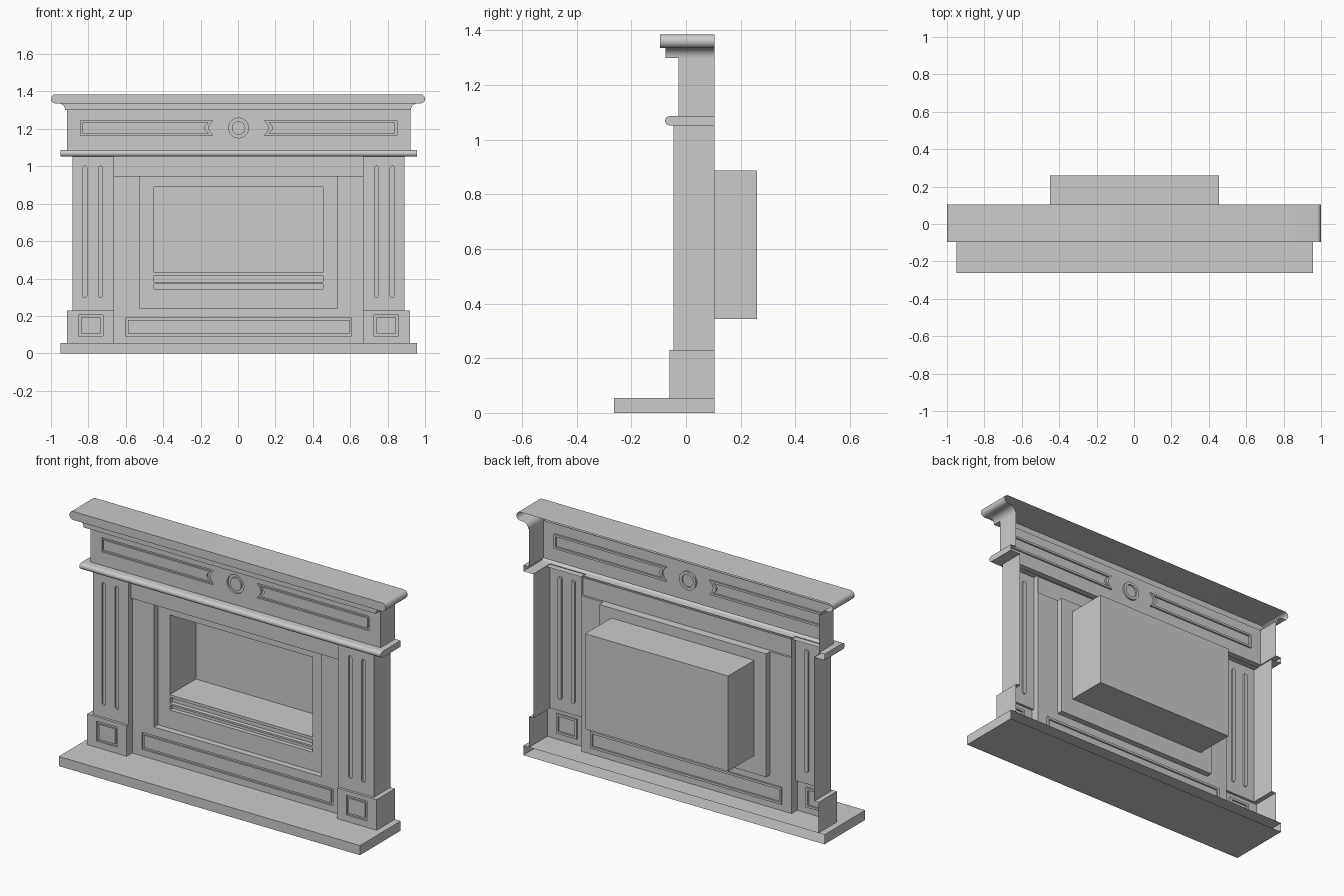
import bpy, bmesh
from math import sin, cos, pi
from mathutils import Vector
from mathutils.geometry import tessellate_polygon

if "Cube" in bpy.data.objects:
    bpy.data.objects.remove(bpy.data.objects["Cube"])

BACK = 0.105      # open rear edge of the shell
OFF = 0.003       # body sits a hair right of the mantel centre


def arc(cx, cz, r, a0, a1, n=8):
    return [(cx + r * cos(a0 + (a1 - a0) * i / n), cz + r * sin(a0 + (a1 - a0) * i / n))
            for i in range(n + 1)]


def rect(x0, x1, z0, z1):
    return [(x0, z0), (x1, z0), (x1, z1), (x0, z1)]


def face(bm, pts):
    return bm.faces.new([bm.verts.new(p) for p in pts])


def fill(bm, loops, y):
    flat = [p for l in loops for p in l]
    for t in tessellate_polygon([[Vector((p[0], p[1], 0)) for p in l] for l in loops]):
        face(bm, [(flat[i][0], y, flat[i][1]) for i in t])


def walls(bm, loop, y0, y1, closed=True):
    n = len(loop)
    for i in range(n if closed else n - 1):
        a, b = loop[i], loop[(i + 1) % n]
        face(bm, [(a[0], y0, a[1]), (b[0], y0, b[1]), (b[0], y1, b[1]), (a[0], y1, a[1])])


def plate(bm, outer, y, grooves=(), holes=(), depth=0.01):
    """Front sheet; each groove is (outline, inner outline or None)."""
    fill(bm, [outer] + [g[0] for g in grooves] + list(holes), y)
    for a, b in grooves:
        walls(bm, a, y, y + depth)
        fill(bm, [a, b] if b else [a], y + depth)
        if b:
            walls(bm, b, y, y + depth)
            fill(bm, [b], y)


def side(bm, x, y0, y1, z0, z1):
    face(bm, [(x, y0, z0), (x, y1, z0), (x, y1, z1), (x, y0, z1)])


def flat(bm, z, x0, x1, y0, y1):
    face(bm, [(x0, y0, z), (x1, y0, z), (x1, y1, z), (x0, y1, z)])


def finish(name, bm, mirror=False, off=OFF):
    bmesh.ops.remove_doubles(bm, verts=bm.verts, dist=1e-5)
    bmesh.ops.recalc_face_normals(bm, faces=bm.faces)
    if sum(f.normal.y * f.calc_area() for f in bm.faces) > 0:
        bmesh.ops.reverse_faces(bm, faces=bm.faces)
    me = bpy.data.meshes.new(name)
    bm.to_mesh(me)
    bm.free()
    ob = bpy.data.objects.new(name, me)
    ob.location.x = off
    bpy.context.collection.objects.link(ob)
    if mirror:
        ob.modifiers.new("mirror", 'MIRROR').merge_threshold = 1e-5
    return ob


# hearth slab, open at the rear
bm = bmesh.new()
slab = rect(-0.953, 0.953, 0, 0.055)
fill(bm, [slab], -0.263)
walls(bm, slab, -0.263, BACK)
finish("hearth", bm)

# plinths and fluted pilasters
bm = bmesh.new()
IN, FR = 0.665, -0.01
plate(bm, rect(IN, 0.916, 0.055, 0.23), -0.06,
      [(rect(0.725, 0.855, 0.092, 0.205), rect(0.738, 0.842, 0.105, 0.192))])
flutes = [(arc(x, 0.99, 0.011, 0, pi) + arc(x, 0.309, 0.011, pi, 2 * pi), None)
          for x in (0.738, 0.822)]
plate(bm, rect(IN, 0.888, 0.23, 1.055), -0.045, flutes)
side(bm, 0.916, -0.06, BACK, 0.055, 0.23)
side(bm, IN, -0.06, FR, 0.055, 0.23)
side(bm, 0.888, -0.045, BACK, 0.23, 1.055)
side(bm, IN, -0.045, FR, 0.23, 1.055)
flat(bm, 0.23, IN, 0.916, -0.06, -0.045)
flat(bm, 0.23, 0.888, 0.916, -0.045, BACK)
finish("pilasters", bm, mirror=True)

# inner surround: base panel, legs, lintel and the return to the insert
INS = 0.025
bm = bmesh.new()
plate(bm, rect(-IN, IN, 0.055, 0.24), FR,
      [(rect(-0.605, 0.605, 0.093, 0.19), rect(-0.592, 0.592, 0.106, 0.177))])
for s in (-1, 1):
    fill(bm, [rect(*sorted((s * 0.528, s * IN)), 0.24, 0.945)], FR)
walls(bm, rect(-0.528, 0.528, 0.24, 0.945), FR, INS)
finish("surround", bm)
bm = bmesh.new()
fill(bm, [rect(-IN, IN, 0.945, 1.055)], -0.022)
flat(bm, 0.945, -IN, IN, -0.022, FR)
finish("lintel", bm)

# insert panel with vent slots and opening
bm = bmesh.new()
vents = [(rect(-0.452, 0.452, a, b), None) for a, b in ((0.345, 0.372), (0.382, 0.416))]
plate(bm, rect(-0.528, 0.528, 0.24, 0.945), INS, vents,
      [rect(-0.452, 0.452, 0.432, 0.888)], depth=0.025)
finish("insert_panel", bm)

# firebox behind the panel, with its raised floor
bm = bmesh.new()
box = rect(-0.452, 0.452, 0.343, 0.888)
walls(bm, box, INS, 0.26)
fill(bm, [box], 0.26)
finish("firebox", bm)
bm = bmesh.new()
flat(bm, 0.432, -0.452, 0.452, INS, 0.26)
finish("firebox_floor", bm)

# rounded ledge above the pilasters, with side returns
LB, LT = 1.052, 1.087
R = (LT - LB) / 2
bm = bmesh.new()
nose = arc(-0.059, LB + R, R, pi / 2, 3 * pi / 2, 10)
prof = [(-0.027, LT)] + nose + [(-0.01, LB)]
for a, b in zip(prof, prof[1:]):
    face(bm, [(-0.953, *a), (0.953, *a), (0.953, *b), (-0.953, *b)])
for s in (-1, 1):
    x = s * 0.953
    face(bm, [(x, *p) for p in nose])
    side(bm, x, -0.059, BACK, LB, LT)
    flat(bm, LT, s * 0.918, x, -0.027, BACK)
    flat(bm, LB, s * 0.888, x, -0.01, BACK)
finish("ledge", bm)

# frieze with bitten panels and round rosette
ZC, ZT, FY = 1.205, 1.303, -0.027


def bitten(s, x0, x1, h):
    bite = [(x0 + 0.024 * sin(pi * i / 10), ZC + h - 2 * h * i / 10) for i in range(11)]
    return [(s * x, z) for x, z in bite + [(x1, ZC - h), (x1, ZC + h)]]


bm = bmesh.new()
grooves = [(bitten(s, 0.137, 0.846, 0.041), bitten(s, 0.158, 0.834, 0.029)) for s in (-1, 1)]
grooves.append((arc(0, ZC, 0.053, 0, 2 * pi, 32)[:-1], arc(0, ZC, 0.036, 0, 2 * pi, 32)[:-1]))
plate(bm, rect(-0.918, 0.918, LT, ZT), FY, grooves)
for s in (-1, 1):
    side(bm, s * 0.918, FY, BACK, LT, ZT)
finish("frieze", bm)

# mantel shelf: rounded ends, run front to back
ZM, TOP = 1.336, 1.385
r = (TOP - ZM) / 2
bm = bmesh.new()
end = arc(1 - r, ZM + r, r, -pi / 2, pi / 2, 10)
shelf = end + [(-x, z) for x, z in reversed(end)]
fill(bm, [shelf], -0.095)
walls(bm, shelf, -0.095, BACK, closed=False)
flat(bm, ZM, -(1 - r), 1 - r, -0.095, -0.075)
for s in (-1, 1):
    flat(bm, ZM, s * (1 - r), s * 0.96, -0.075, BACK)
finish("mantel_shelf", bm, off=0)

# cove moulding under the shelf
bm = bmesh.new()
cove = arc(0.96, ZT - 0.003, 0.036, pi, pi / 2, 8)
fill(bm, [cove + [(-x, z) for x, z in reversed(cove)]], -0.075)
for s in (-1, 1):
    walls(bm, [(s * x, z) for x, z in cove], -0.075, BACK, closed=False)
flat(bm, ZT - 0.003, -0.924, 0.924, -0.075, FY)
finish("mantel_cove", bm, off=0)

# smooth the rounded mouldings, keep edges sharp
for ob in bpy.context.collection.objects:
    ob.select_set(True)
    bpy.context.view_layer.objects.active = ob
bpy.ops.object.shade_smooth_by_angle(angle=0.52)
